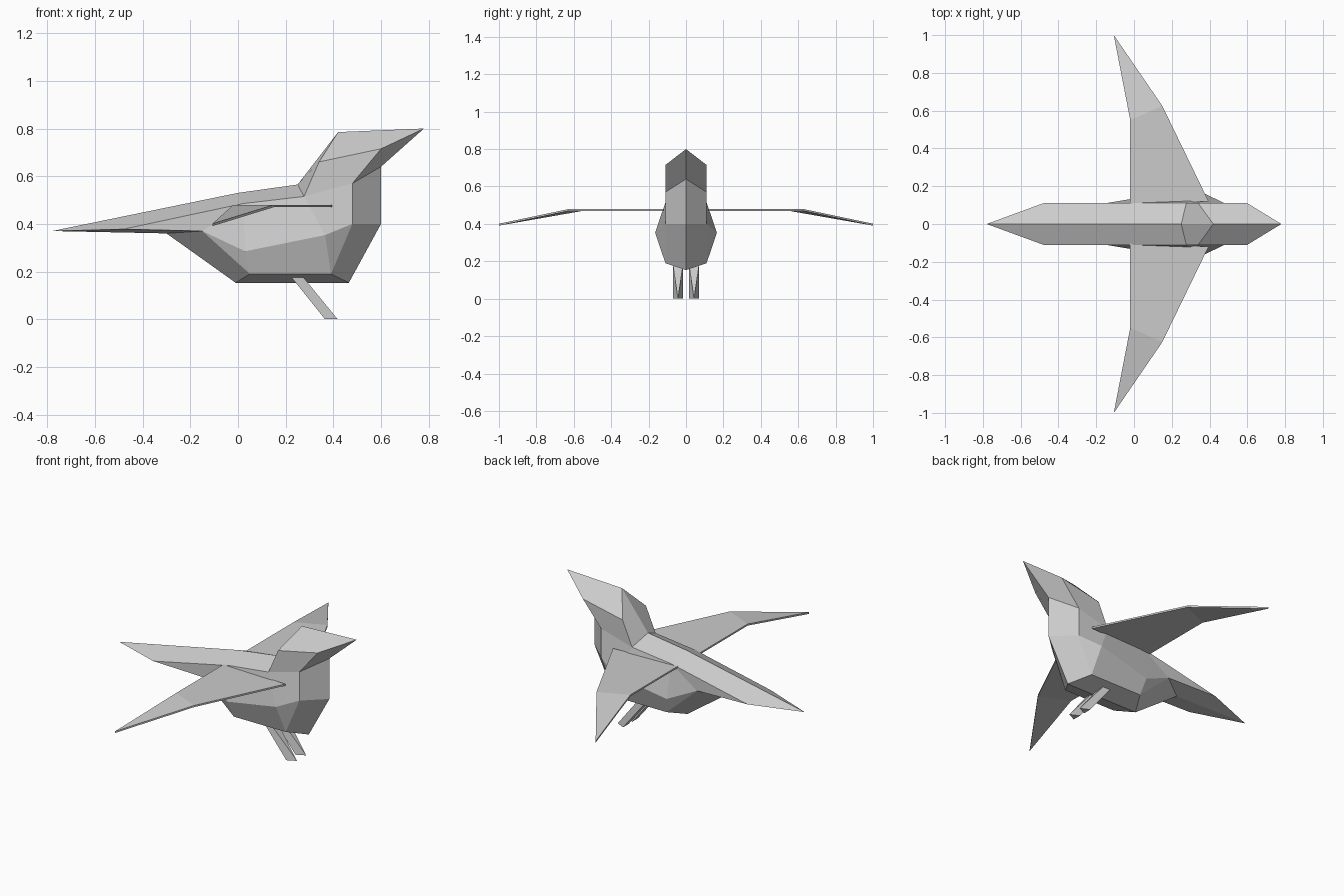
import bpy

if "Cube" in bpy.data.objects:
    bpy.data.objects.remove(bpy.data.objects["Cube"])


def make_mesh(name, verts, faces):
    mesh = bpy.data.meshes.new(name)
    mesh.from_pydata(verts, [], faces)
    obj = bpy.data.objects.new(name, mesh)
    bpy.context.collection.objects.link(obj)
    bpy.context.view_layer.objects.active = obj
    bpy.ops.object.select_all(action='DESELECT')
    obj.select_set(True)
    bpy.ops.object.mode_set(mode='EDIT')
    bpy.ops.mesh.select_all(action='SELECT')
    bpy.ops.mesh.normals_make_consistent(inside=False)
    bpy.ops.object.mode_set(mode='OBJECT')
    return obj


# Body: centre profile, parallel side profile, and a bulging flank
centre = [(-.78, .37), (0, .53), (.25, .565), (.42, .785), (.78, .80),
          (.60, .64), (.60, .40), (.465, .153), (-.01, .153), (-.30, .36)]
side = [(-.48, .378), (.02, .485), (.277, .515), (.34, .66), (.60, .715),
        (.48, .57), (.48, .40), (.39, .19), (.05, .19), (-.15, .37)]
flank = [(.365, .165, .353), (.03, .14, .285)]
n = len(centre)
W1, W2 = 'front', 'rear'
panels = [(2, 3, 4, 5), (2, 5, 6, W1), (6, 7, W1), (W1, 7, 8, W2),
          (W2, 8, 9), (9, 1, W2), (9, 0, 1), (1, 2, W1, W2)]

verts = [(x, 0, z) for x, z in centre]
faces = []
for s in (1, -1):
    base = len(verts)
    verts += [(x, s * .11, z) for x, z in side]
    verts += [(x, s * y, z) for x, y, z in flank]
    index = {i: base + i for i in range(n)}
    index.update({W1: base + n, W2: base + n + 1})
    for i in range(n):
        j = (i + 1) % n
        faces.append((i, j, base + j, base + i))
    faces += [tuple(index[k] for k in p) for p in panels]
make_mesh("bird_body", verts, faces)

# Wings: thin folded plates with drooping tips
outline = [(-.02, .10, .48), (.395, .12, .48), (.15, .625, .48),
           (-.107, 1.0, .401), (-.02, .55, .48)]
for s, label in ((1, "left"), (-1, "right")):
    wv = [(x, s * y, z - t) for t in (0, .01) for x, y, z in outline]
    wf = [(0, 1, 2, 4), (4, 2, 3), (5, 6, 7, 9), (9, 7, 8)]
    wf += [(i, (i + 1) % 5, (i + 1) % 5 + 5, i + 5) for i in range(5)]
    make_mesh(label + "_wing", wv, wf)

# Legs: slanted prisms whose front face narrows to a pointed toe
for s, label in ((1, "left"), (-1, "right")):
    c, h = s * .043, .026
    lv = [(.225, c - h, .175), (.225, c + h, .175),
          (.275, c + h, .175), (.275, c - h, .175),
          (.365, c - h, 0), (.365, c + h, 0), (.418, c, 0)]
    lf = [(0, 1, 2, 3), (4, 6, 5), (0, 4, 5, 1),
          (3, 2, 6), (0, 3, 6, 4), (1, 5, 6, 2)]
    make_mesh(label + "_leg", lv, lf)
